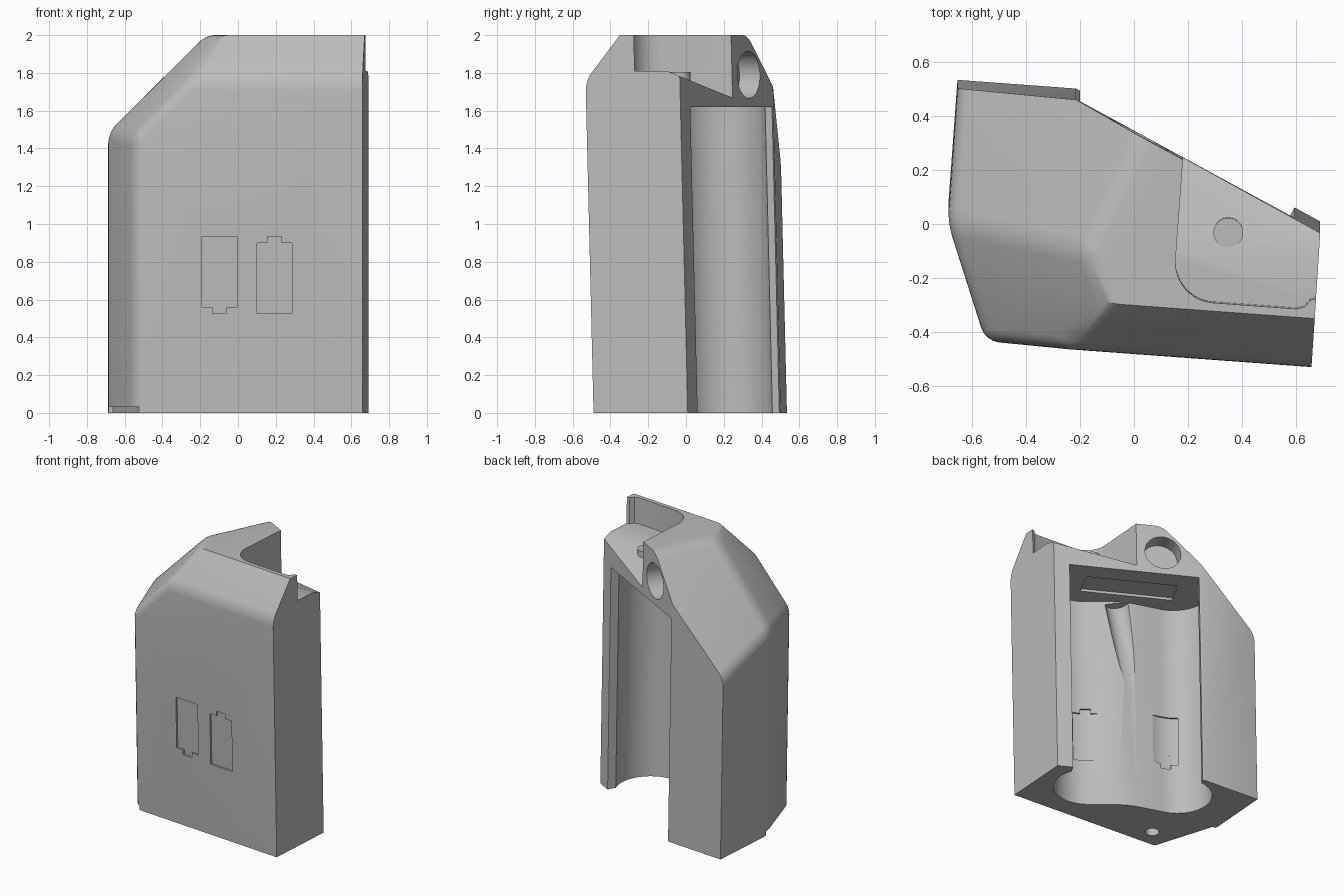
import bpy, bmesh, math
from mathutils import Vector, Matrix

cube = bpy.data.objects.get("Cube")
if cube:
    bpy.data.objects.remove(cube, do_unlink=True)

LEAN = -0.024                                  # forward lean per unit of height
BODY = (0, 0, math.radians(-4.2))              # frame of the case
BAY = (0.07, 0.07, math.radians(-28.6))        # frame of the slanted battery bay

grey = bpy.data.materials.new("plain grey")
grey.use_nodes = True
grey.diffuse_color = (0.5, 0.5, 0.5, 1)
grey.node_tree.nodes["Principled BSDF"].inputs["Base Color"].default_value = (0.5, 0.5, 0.5, 1)


def place(bm, frame):
    """Move a mesh from its frame to the model and lean it."""
    lean = Matrix.Identity(4)
    lean[1][2] = LEAN
    move = Matrix.Translation((frame[0], frame[1], 0)) @ Matrix.Rotation(frame[2], 4, 'Z')
    bm.transform(lean @ move)


def prism_mesh(pts, z0, z1, frame):
    bm = bmesh.new()
    base = bm.faces.new([bm.verts.new((a, b, z0)) for a, b in pts])
    top = bmesh.ops.extrude_face_region(bm, geom=[base])
    bmesh.ops.translate(bm, vec=(0, 0, z1 - z0),
                        verts=[v for v in top["geom"] if isinstance(v, bmesh.types.BMVert)])
    place(bm, frame)
    bmesh.ops.recalc_face_normals(bm, faces=bm.faces)
    return bm


def slice_off(bm, co, normal):
    """Remove everything on the normal side of a plane and close the hole."""
    geom = bm.verts[:] + bm.edges[:] + bm.faces[:]
    cut = bmesh.ops.bisect_plane(bm, geom=geom, plane_co=co, plane_no=normal, clear_outer=True)
    edges = [e for e in cut["geom_cut"] if isinstance(e, bmesh.types.BMEdge)]
    bmesh.ops.contextual_create(bm, geom=edges)
    bmesh.ops.recalc_face_normals(bm, faces=bm.faces)


def add(name, bm):
    mesh = bpy.data.meshes.new(name)
    bm.to_mesh(mesh)
    bm.free()
    mesh.materials.append(grey)
    obj = bpy.data.objects.new(name, mesh)
    bpy.context.collection.objects.link(obj)
    return obj


def rect(a0, a1, b0, b1):
    return [(a0, b0), (a1, b0), (a1, b1), (a0, b1)]


def arc(cx, cy, r, start, end, n):
    angles = [math.radians(start + (end - start) * i / n) for i in range(n + 1)]
    return [(cx + r * math.cos(t), cy + r * math.sin(t)) for t in angles]


def rod(start, end, r, frame):
    """Cylinder between two points."""
    start, end = Vector(start), Vector(end)
    axis = end - start
    turn = Vector((0, 0, 1)).rotation_difference(axis).to_matrix().to_4x4()
    bm = bmesh.new()
    bmesh.ops.create_cone(bm, cap_ends=True, segments=48, radius1=r, radius2=r,
                          depth=axis.length,
                          matrix=Matrix.Translation((start + end) / 2) @ turn)
    place(bm, frame)
    return bm


# Case: leaning prism with three sloped faces at the top
outline = [(-0.692, 0.485), (-0.692, -0.01), (-0.52, -0.44),
           (0.692, -0.44), (0.688, 0.06), (-0.251, 0.485)]
bm = prism_mesh(outline, 0, 2, BODY)
peak = (-0.18, -0.1, 2)
for co, side, slope in ((peak, (-0.9, 0.43), 1.0),
                        (peak, (-0.93, -0.36), 1.157),
                        ((0.66, -0.35, 2), (-0.073, -0.997), 1.33)):
    slice_off(bm, co, Vector((side[0] * slope, side[1] * slope, 1)).normalized())
bmesh.ops.remove_doubles(bm, verts=bm.verts, dist=0.02)


# Round the edges between front, left, slopes and top; the front ridge stays sharp
def soft(edge):
    normals = [f.normal for f in edge.link_faces]
    ridge = max(n.z for n in normals) > 0.99 and min(n.y for n in normals) < -0.6
    return not ridge and all(n.x < 0.3 and n.y < 0.4 and n.z > -0.5 for n in normals)


bm.normal_update()
bmesh.ops.bevel(bm, geom=[e for e in bm.edges if soft(e)], offset=0.05, offset_type='OFFSET',
                segments=4, profile=0.5, affect='EDGES', clamp_overlap=True)
bmesh.ops.recalc_face_normals(bm, faces=bm.faces)
case = add("battery_case", bm)

cutters = []


# Battery bay: two round cells side by side, open to the slanted back
def half_bay(opening, lip_angle):
    return [(opening, 0.5)] + arc(0.31, 0, 0.24, lip_angle, -105, 32) + [(0.15, -0.213), (0.07, -0.198)]


bay = half_bay(0.465, 49.8) + [(0, -0.194)] + [(-a, b) for a, b in reversed(half_bay(0.44, 57.2))]
cutters.append(add("bay_cutter", prism_mesh(bay, -0.1, 1.62, BAY)))

# Groove between the cells and recess in the bay ceiling
cutters.append(add("groove_cutter", rod((-0.05, -0.11, 0.9), (0.05, -0.175, 1.61), 0.085, BAY)))
cutters.append(add("ceiling_cutter", prism_mesh(rect(-0.32, 0.32, -0.1, 0.1), 1.55, 1.64, BAY)))

# Round blind socket in the slanted back
cutters.append(add("socket_cutter", rod((-0.19, 0.12, 1.79), (-0.19, 0.5, 1.79), 0.125, BAY)))

# Notch in the top, with a level floor that falls away to the back
notch = [(0.16, 0.7)] + arc(0.31, -0.072, 0.15, 180, 270, 12) + [
    (0.62, -0.222), (0.65, -0.212), (0.67, -0.185), (0.7, -0.175), (0.95, -0.175), (0.95, 0.7)]
for name, normal in (("level_notch_cutter", (0, 0, -1)), ("sloped_notch_cutter", (0, -0.41, -1))):
    bm = prism_mesh(notch, 1.4, 2.3, BODY)
    slice_off(bm, (0, -0.1, 1.81), Vector(normal).normalized())
    cutters.append(add(name, bm))


# Battery symbols sunk into the front and into the round bay walls
def flat_symbol(a):
    return lambda w: rect(a - w, a + w, -0.6, -0.427)


def curved_symbol(a, angle):
    def profile(w):
        spread = math.degrees(w / 0.25)
        return (arc(a, 0, 0.252, angle - spread, angle + spread, 8)
                + arc(a, 0, 0.15, angle + spread, angle - spread, 8))
    return profile


for frame, profile, base, nub_up in ((BODY, flat_symbol(-0.066), 0.525, False),
                                     (BODY, flat_symbol(0.226), 0.525, True),
                                     (BAY, curved_symbol(-0.31, -84), 0.35, False),
                                     (BAY, curved_symbol(0.31, -99), 0.35, True)):
    low, nub = (0, 0.3) if nub_up else (0.035, 0)
    cutters.append(add("symbol_cutter", prism_mesh(profile(0.093), base + low, base + low + 0.375, frame)))
    cutters.append(add("symbol_nub_cutter", prism_mesh(profile(0.037), base + nub, base + nub + 0.11, frame)))

# Pin hole in the base and a step under the angled corner
cutters.append(add("pin_hole_cutter", rod((-0.37, -0.3, -0.1), (-0.37, -0.3, 0.08), 0.048, BODY)))
step = [(-0.664, 0.0), (-0.9, 0.0), (-0.9, -0.6), (-0.43, -0.6)]
cutters.append(add("corner_step_cutter", prism_mesh(step, -0.1, 0.03, BODY)))

# Cut everything out of the case
bpy.context.view_layer.objects.active = case
for cutter in cutters:
    cutter.hide_render = True
    mod = case.modifiers.new("cut", 'BOOLEAN')
    mod.operation = 'DIFFERENCE'
    mod.solver = 'EXACT'
    mod.object = cutter
    bpy.ops.object.modifier_apply(modifier=mod.name)
for cutter in cutters:
    bpy.data.objects.remove(cutter, do_unlink=True)

# Small peg on the notch floor
peg = add("locating_peg", rod((0.348, 0.037, 1.7), (0.348, 0.037, 1.804), 0.055, BODY))

bpy.ops.object.select_all(action='DESELECT')
for obj in (case, peg):
    obj.select_set(True)
bpy.context.view_layer.objects.active = case
bpy.ops.object.shade_smooth_by_angle(angle=math.radians(30))
